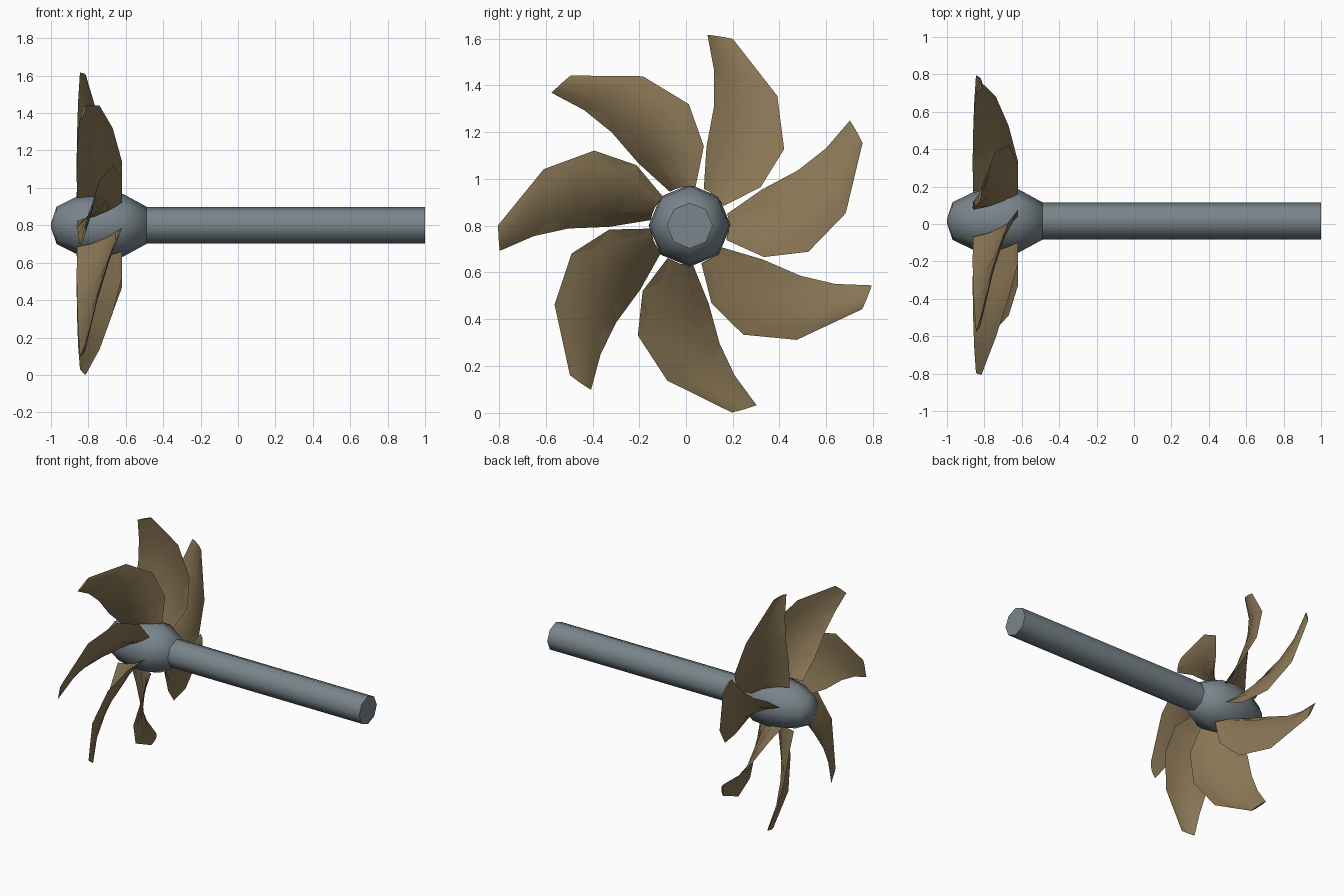
import bpy, bmesh
from math import radians, cos, sin, pi

cube = bpy.data.objects.get("Cube")
if cube:
    bpy.data.objects.remove(cube)

CY, CZ = 0.016, 0.8   # rotation axis, parallel to x
BLADES = 7


def material(name, rgb):
    m = bpy.data.materials.new(name)
    m.use_nodes = True
    m.diffuse_color = (*rgb, 1)
    m.node_tree.nodes["Principled BSDF"].inputs["Base Color"].default_value = (*rgb, 1)
    return m


steel = material("blue grey steel", (0.19, 0.235, 0.26))
bronze = material("dull bronze", (0.25, 0.18, 0.09))


def loft(name, rings, mat, angle):
    """Skin a list of closed point rings and cap both ends."""
    bm = bmesh.new()
    loops = [[bm.verts.new(p) for p in ring] for ring in rings]
    n = len(loops[0])
    for a, b in zip(loops, loops[1:]):
        for i in range(n):
            j = (i + 1) % n
            bm.faces.new((a[i], a[j], b[j], b[i]))
    bm.faces.new(loops[0])
    bm.faces.new(loops[-1])
    bmesh.ops.recalc_face_normals(bm, faces=bm.faces)
    mesh = bpy.data.meshes.new(name)
    bm.to_mesh(mesh)
    bm.free()
    mesh.materials.append(mat)
    ob = bpy.data.objects.new(name, mesh)
    bpy.context.collection.objects.link(ob)
    bpy.ops.object.select_all(action="DESELECT")
    ob.select_set(True)
    bpy.context.view_layer.objects.active = ob
    bpy.ops.object.shade_smooth_by_angle(angle=radians(angle))


def polar(x, r, a):
    return (x, CY + r * cos(a), CZ + r * sin(a))


def lathe(name, profile, angle, sides=8):
    rings = [[polar(x, r, 2 * pi * i / sides) for i in range(sides)] for x, r in profile]
    loft(name, rings, steel, angle)


# Hub and shaft
lathe("hub", [(-1, 0.012), (-0.97, 0.1), (-0.865, 0.152), (-0.74, 0.176),
              (-0.615, 0.168), (-0.49, 0.1)], 80)
lathe("shaft", [(-0.52, 0.098), (1, 0.098)], 60)

# Blade stations: radius, leading and trailing angle, leading and trailing x
STATIONS = [(0.168, 69, 30, -0.86, -0.62),
            (0.345, 78, 28.5, -0.863, -0.62),
            (0.52, 78.5, 39, -0.86, -0.67),
            (0.67, 81, 56, -0.855, -0.74),
            (0.82, 84.7, 77, -0.845, -0.815)]
# Bowed chord section: position, rise in x, half thickness
CHORD = [(0.2, 0.36, 0.005), (0.5, 0.67, 0.006), (0.78, 0.87, 0.005)]


def section(station, turn):
    r, lead, trail, x_lead, x_trail = station

    def point(u, f, dx):
        return polar(x_lead + (x_trail - x_lead) * f + dx, r,
                     radians(lead + (trail - lead) * u) + turn)

    def face(side):
        return [point(u, f, side * t) for u, f, t in CHORD]

    return [point(0, 0, 0), *face(1), point(1, 1, 0), *reversed(face(-1))]


# Ring of swept blades
for b in range(BLADES):
    turn = 2 * pi * b / BLADES
    loft(f"blade_{b + 1}", [section(s, turn) for s in STATIONS], bronze, 45)
